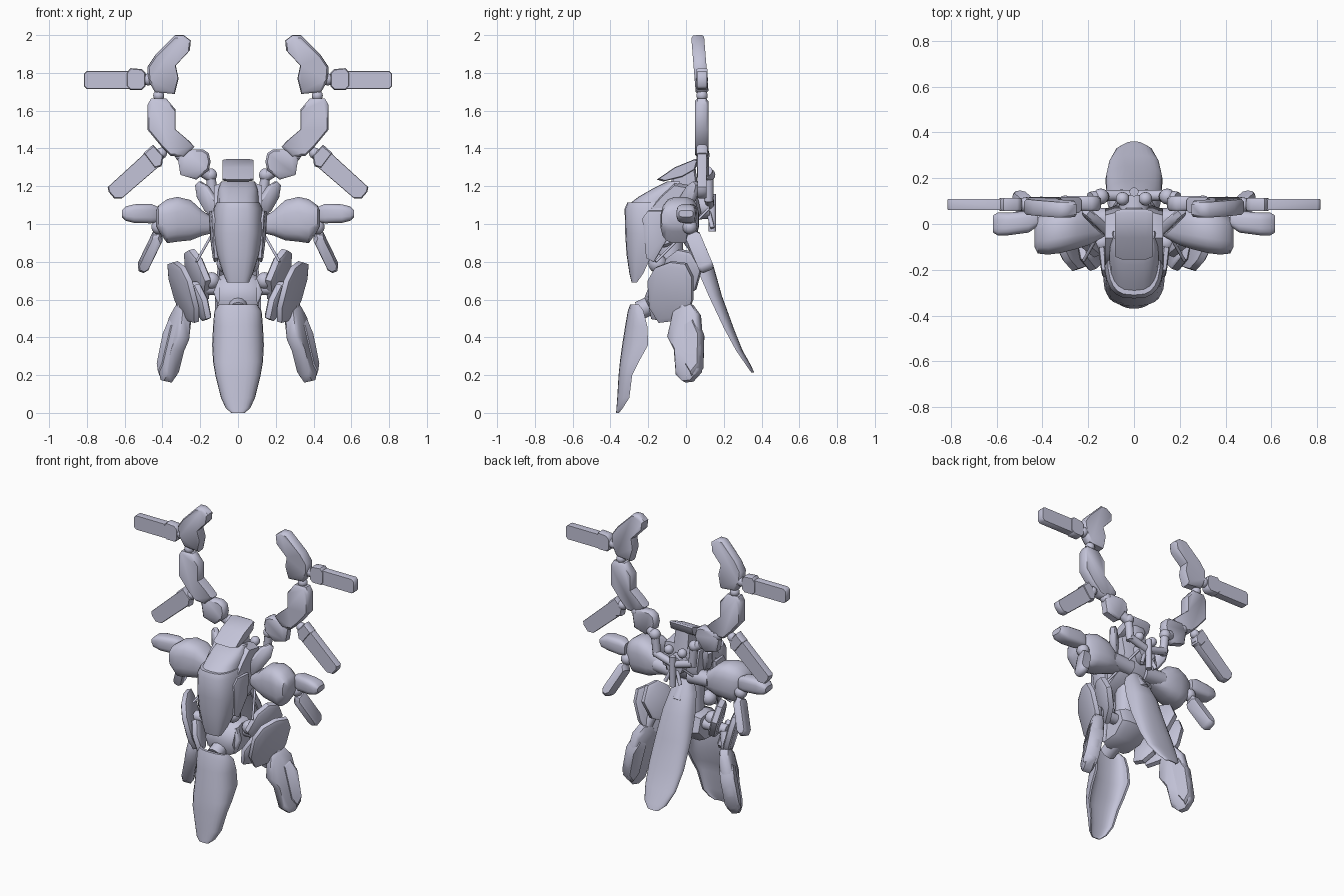
import bpy, bmesh, math
from mathutils import Vector

grey = bpy.data.materials.new("lavender grey")
grey.diffuse_color = (0.55, 0.55, 0.69, 1)


def finish(name, bm, mirror, angle=45):
    bmesh.ops.recalc_face_normals(bm, faces=bm.faces)
    me = bpy.data.meshes.new(name)
    bm.to_mesh(me)
    bm.free()
    ob = bpy.data.objects.new(name, me)
    bpy.context.collection.objects.link(ob)
    me.materials.append(grey)
    if mirror:
        ob.modifiers.new("mirror", 'MIRROR')
    bpy.ops.object.select_all(action='DESELECT')
    ob.select_set(True)
    bpy.context.view_layer.objects.active = ob
    bpy.ops.object.shade_smooth_by_angle(angle=math.radians(angle))
    return ob


def skin(bm, rings):
    rings = [[bm.verts.new(p) for p in r] for r in rings]
    n = len(rings[0])
    for a, b in zip(rings, rings[1:]):
        for i in range(n):
            bm.faces.new((a[i], a[(i + 1) % n], b[(i + 1) % n], b[i]))
    bm.faces.new(rings[0][::-1])
    bm.faces.new(rings[-1])


def plate(name, outline, thick, o, U, V, mirror=True, inset=0.86):
    """Chamfered armour plate; the outline lies in the skewed plane o + u*U + v*V."""
    o, U, V = Vector(o), Vector(U), Vector(V)
    N = U.cross(V).normalized()
    cu = sum(p[0] for p in outline) / len(outline)
    cv = sum(p[1] for p in outline) / len(outline)
    bm = bmesh.new()
    rings = []
    for s, d in ((inset, -.5), (1, -.32), (1, .32), (inset, .5)):
        rings.append([o + U * (cu + (u - cu) * s) + V * (cv + (v - cv) * s) + N * thick * d
                      for u, v in outline])
    skin(bm, rings)
    return finish(name, bm, mirror)


def loft(name, sections, axis='z', mirror=False, power=0.75, n=16):
    """Hull through rounded sections (cx, cy, cz, half a, half b)."""
    bm = bmesh.new()
    rings = []
    for cx, cy, cz, a, b in sections:
        ring = []
        for i in range(n):
            t = 2 * math.pi * (i + .5) / n
            c, s = math.cos(t), math.sin(t)
            p = math.copysign(abs(c) ** power, c) * a
            q = math.copysign(abs(s) ** power, s) * b
            ring.append((cx + p, cy + q, cz) if axis == 'z' else (cx, cy + p, cz + q))
        rings.append(ring)
    skin(bm, rings)
    return finish(name, bm, mirror)


def shield(name, sections, hollow=.6, power=.8, n=12):
    """Curved shield through arcs (crest y, edge y, z, half width) with a hollowed inner side."""
    bm = bmesh.new()
    rings = []
    for crest, edge, z, hx in sections:
        outer, inner = [], []
        for i in range(n + 1):
            t = math.pi * (i / n - .5)
            s, c = math.sin(t), max(math.cos(t), 0)
            x = math.copysign(abs(s) ** power, s) * hx
            outer.append((x, edge + (crest - edge) * c ** power, z))
            inner.append((x * .88, edge + (crest - edge) * c ** power * hollow, z))
        rings.append(outer + inner[::-1])
    skin(bm, rings)
    return finish(name, bm, False, 40)


def rod(name, a, b, r, r2=None, mirror=True):
    a, b = Vector(a), Vector(b)
    bm = bmesh.new()
    bmesh.ops.create_cone(bm, cap_ends=True, segments=12, radius1=r,
                          radius2=r if r2 is None else r2, depth=(b - a).length)
    rot = (b - a).to_track_quat('Z', 'Y')
    for v in bm.verts:
        v.co = rot @ v.co + (a + b) / 2
    return finish(name, bm, mirror)


def ball(name, c, r, mirror=True):
    bm = bmesh.new()
    bmesh.ops.create_uvsphere(bm, u_segments=14, v_segments=8, radius=r)
    bmesh.ops.translate(bm, verts=bm.verts, vec=c)
    return finish(name, bm, mirror)


X, Y, Z = (1, 0, 0), (0, 1, 0), (0, 0, 1)

# Wing chain: three curved blades with two straight fins, on each side
plate("upper_wing_blade", [(.25, 1.97), (.29, 2.0), (.33, 2.0), (.44, 1.89), (.48, 1.83),
      (.475, 1.76), (.44, 1.70), (.335, 1.69), (.315, 1.77), (.33, 1.84), (.255, 1.92)],
      .068, (0, .221, 0), X, (0, -.08, 1), inset=.92)
plate("middle_wing_blade", [(.38, 1.665), (.46, 1.665), (.48, 1.63), (.48, 1.5), (.41, 1.415),
      (.355, 1.36), (.285, 1.355), (.23, 1.41), (.265, 1.445), (.33, 1.5), (.33, 1.605)],
      .07, (0, .083, 0), X, Z, inset=.92)
plate("inner_wing_blade", [(.145, 1.33), (.155, 1.375), (.185, 1.395), (.285, 1.395), (.32, 1.355),
      (.305, 1.26), (.22, 1.235), (.155, 1.285)], .065, (0, .09, 0), X, Z)
plate("upper_fin", [(.56, 1.715), (.80, 1.715), (.815, 1.73), (.815, 1.795), (.80, 1.81), (.56, 1.81)],
      .048, (0, .085, 0), X, Z, inset=.97)
plate("upper_fin_root", [(.49, 1.73), (.51, 1.71), (.57, 1.71), (.59, 1.73), (.59, 1.8), (.57, 1.825),
      (.51, 1.82), (.49, 1.8)], .058, (0, .085, 0), X, Z, inset=.92)
plate("lower_fin", [(.41, 1.385), (.46, 1.405), (.69, 1.195), (.685, 1.17), (.655, 1.135), (.615, 1.135),
      (.40, 1.32)], .048, (0, .085, 0), X, Z, inset=.96)
plate("lower_fin_root", [(.395, 1.36), (.45, 1.42), (.50, 1.375), (.44, 1.295), (.405, 1.305)],
      .058, (0, .085, 0), X, Z)
ball("upper_fin_joint", (.475, .085, 1.765), .032)
ball("blade_joint", (.42, .085, 1.68), .03)
ball("lower_fin_joint", (.405, .09, 1.375), .03)
ball("inner_blade_joint", (.30, .09, 1.365), .035)

# Jointed arms joining the wings to the back hub
rod("wing_arm_upper", (.19, .11, 1.28), (.14, .12, 1.25), .03)
ball("wing_arm_elbow", (.145, .12, 1.26), .035)
rod("wing_arm_lower", (.145, .12, 1.26), (.13, .12, 1.12), .026)
rod("wing_arm_cross", (.14, .125, 1.14), (0, .125, 1.10), .024)
rod("back_hub", (0, .04, 1.09), (0, .125, 1.09), .068, .062, mirror=False)
rod("hub_prong", (.02, .12, 1.06), (.055, .14, .98), .012)
rod("hub_peg", (0, .14, .96), (0, .14, 1.16), .02, mirror=False)
ball("hub_knob", (.05, .11, 1.18), .03)

# Head hood and torso
plate("head_hood", [(-.155, 1.235), (-.06, 1.30), (.05, 1.345), (.065, 1.34), (.05, 1.29), (-.02, 1.25),
      (-.12, 1.225)], .165, (0, 0, 0), Y, Z, False, .9)
plate("neck", [(-.10, 1.17), (-.07, 1.25), (.05, 1.3), (.07, 1.15)], .10, (0, 0, 0), Y, Z, False)
plate("chest", [(-.2, 1.08), (-.13, 1.16), (-.06, 1.22), (.05, 1.2), (.08, 1.06), (.02, .95),
      (-.1, .88), (-.19, .86)], .255, (0, 0, 0), Y, Z, False, .9)
shield("front_cowl", [(-.31, -.13, 1.115, .115), (-.325, -.13, 1.08, .13), (-.322, -.13, .95, .132),
       (-.315, -.18, .84, .112), (-.30, -.225, .74, .08), (-.288, -.26, .69, .058)], .3, .7)
shield("cowl_cap", [(-.31, -.10, 1.10, .11), (-.25, -.08, 1.145, .11), (-.18, -.06, 1.185, .105),
       (-.10, -.03, 1.225, .09)], .3, .7)
plate("cheek_armor", [(-.23, 1.03), (-.2, 1.07), (-.10, 1.07), (-.10, .92), (-.17, .80), (-.21, .82)],
      .03, (.09, 0, 0), (.12, 1, 0), (.06, 0, 1))
plate("collar_fin", [(.09, 1.09), (.16, 1.2), (.2, 1.225), (.22, 1.205), (.21, 1.14), (.17, 1.07),
      (.125, 1.03)], .04, (0, -.235, 0), (1, .8, 0), (0, .1, 1))
rod("side_strut", (.06, .12, 1.08), (.22, -.16, .80), .007)

# Shoulders, forearms and hand blades
loft("shoulder", [(.12, -.01, .99, .04, .035), (.19, -.015, 1.005, .075, .068), (.25, -.02, 1.02, .09, .108),
     (.32, -.03, 1.025, .098, .12), (.375, -.04, 1.015, .095, .118), (.42, -.05, 1.03, .08, .07),
     (.435, -.05, 1.03, .05, .04)], 'x', True, .7)
rod("shoulder_axle", (.05, .02, 1.0), (.2, .02, 1.01), .05)
loft("forearm", [(.42, .02, 1.05, .03, .04), (.46, .01, 1.055, .048, .052), (.55, 0, 1.055, .05, .05),
     (.595, 0, 1.055, .05, .038), (.615, 0, 1.055, .038, .018)], 'x', True, .6)
ball("wrist", (.42, .02, .985), .04)
plate("hand_blade", [(.40, .92), (.415, .955), (.45, .95), (.53, .785), (.525, .76), (.50, .75), (.475, .765)],
      .08, (0, .43, 0), X, (0, -.42, 1))

# Waist and pelvis
ball("waist_ball", (.065, -.15, .79), .05)
rod("spine", (0, -.08, .92), (0, -.08, .68), .065, mirror=False)
plate("pelvis", [(-.22, .61), (-.18, .71), (-.1, .74), (0, .72), (.03, .62), (-.05, .54), (-.18, .53)],
      .20, (0, 0, 0), Y, Z, False, .85)
plate("front_skirt", [(.01, .56), (.03, .67), (.10, .71), (.13, .64), (.10, .55)],
      .04, (0, -.22, 0), X, (0, .1, 1))
rod("hip_axle", (.05, -.06, .66), (.27, -.06, .66), .035)
ball("hip_ball", (.14, -.08, .70), .045)

# Overlapping hip shields
plate("outer_hip_shield", [(-.2, .70), (-.16, .77), (-.08, .8), (.0, .79), (.035, .72), (.035, .6),
      (.01, .53), (-.06, .49), (-.14, .48), (-.19, .56)], .045, (.14, 0, 0), (.4, 1, 0), (.28, 0, 1))
plate("inner_hip_shield", [(-.14, .70), (-.10, .82), (-.04, .865), (.03, .85), (.08, .76), (.05, .65),
      (-.05, .60)], .05, (.02, 0, 0), (.4, 1, 0), (.28, 0, 1))
plate("lower_hip_shield", [(-.2, .6), (-.15, .68), (-.08, .64), (-.06, .54), (-.12, .49), (-.18, .5)],
      .045, (.08, 0, 0), (.35, 1, 0), (.28, 0, 1))

# Side legs
rod("thigh", (.26, -.04, .66), (.31, .01, .5), .03)
plate("side_leg", [(-.09, .40), (-.06, .53), (-.01, .57), (.03, .575), (.07, .52), (.085, .34), (.075, .22),
      (.03, .17), (-.01, .165), (-.045, .2), (-.055, .33)], .075, (.412, 0, 0), (.45, 1, 0), (-.215, 0, 1))
plate("leg_guard", [(.0, .47), (.05, .5), (.085, .42), (.08, .24), (.04, .19), (.01, .24)],
      .088, (.412, 0, 0), (.45, 1, 0), (-.215, 0, 1))

# Front keel and rear tail shield, their edges swept toward the body
shield("front_keel", [(-.295, -.25, .575, .10), (-.308, -.225, .54, .125), (-.322, -.205, .46, .132),
       (-.338, -.20, .36, .137), (-.350, -.25, .27, .132), (-.357, -.285, .20, .12),
       (-.364, -.30, .08, .09), (-.368, -.335, .025, .065), (-.37, -.355, 0, .035)])
rod("keel_link", (0, -.12, .6), (0, -.25, .54), .05, mirror=False)
shield("tail_shield", [(.035, -.01, .97, .05), (.085, .01, .89, .085), (.148, .055, .77, .108),
       (.19, .12, .62, .122), (.252, .2, .45, .124), (.30, .265, .33, .11),
       (.345, .32, .25, .08), (.36, .345, .215, .04)])
rod("tail_link", (0, 0, .95), (0, .08, .84), .04, mirror=False)
